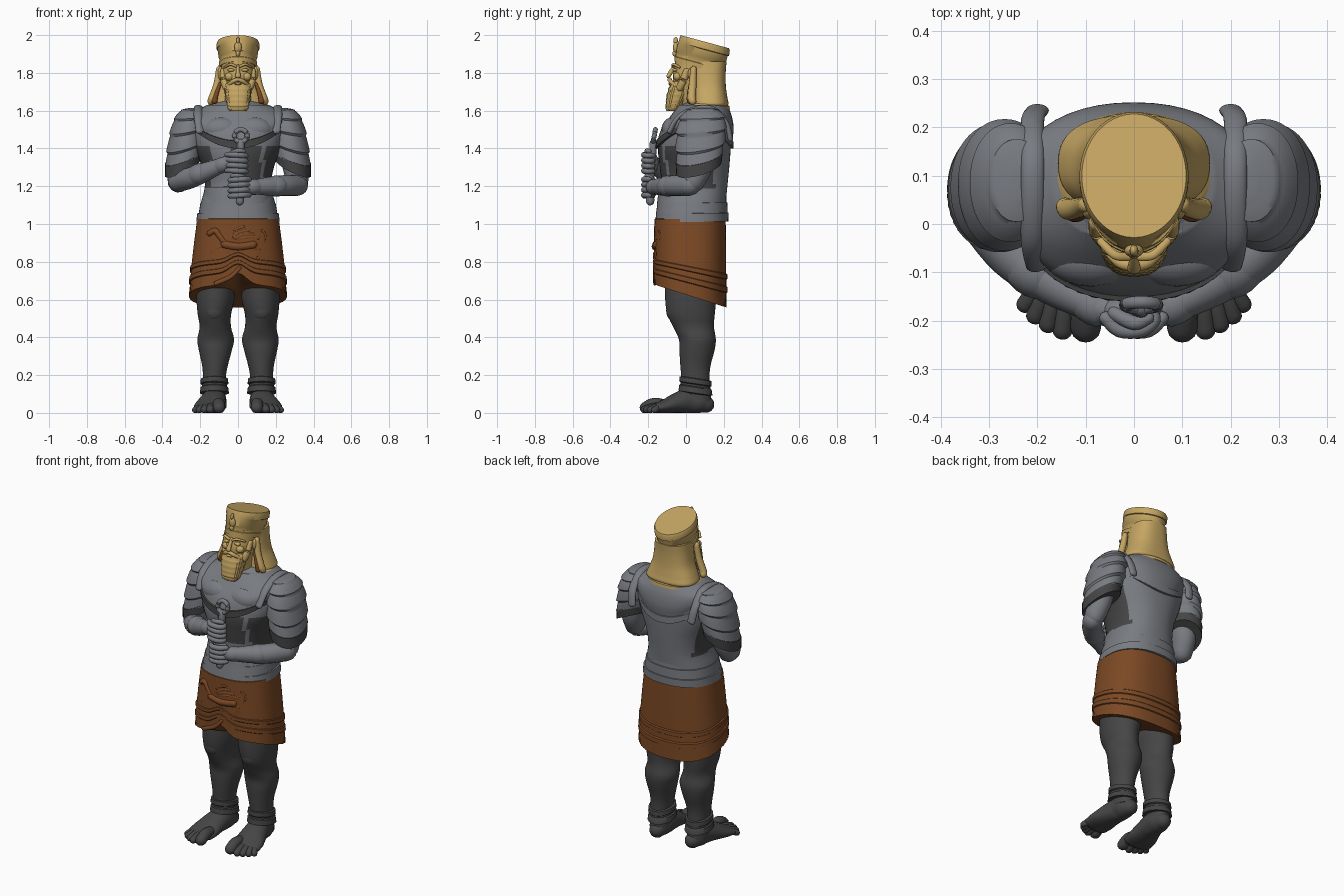
import bpy, bmesh, math
from mathutils import Vector


def material(name, rgb):
    m = bpy.data.materials.new(name)
    m.diffuse_color = (*rgb, 1)
    return m


GOLD = material("gold", (0.56, 0.38, 0.125))
STEEL = material("silver grey", (0.19, 0.2, 0.22))
BROWN = material("bronze brown", (0.2, 0.066, 0.018))
IRON = material("dark iron", (0.06, 0.06, 0.062))


def spline(pts, steps):
    """Catmull-Rom interpolation of equal-length tuples."""
    if steps < 2:
        return [tuple(p) for p in pts]
    out = []
    for i in range(len(pts) - 1):
        a, b, c, d = pts[max(i - 1, 0)], pts[i], pts[i + 1], pts[min(i + 2, len(pts) - 1)]
        for k in range(steps):
            t = k / steps
            out.append(tuple(q + 0.5 * t * (r - p + t * (2 * p - 5 * q + 4 * r - s + t * (3 * (q - r) + s - p)))
                             for p, q, r, s in zip(a, b, c, d)))
    return out + [tuple(pts[-1])]


def skin(name, mats, rings, pick=None):
    """Join rings of points into a closed, smooth-shaded mesh."""
    bm = bmesh.new()
    vr = [[bm.verts.new(p) for p in r] for r in rings]
    n = len(vr[0])
    for a, b in zip(vr, vr[1:]):
        for i in range(n):
            bm.faces.new((a[i], a[(i + 1) % n], b[(i + 1) % n], b[i]))
    for r in (vr[0], vr[-1]):
        c = bm.verts.new(sum((v.co for v in r), Vector()) / n)
        for i in range(n):
            bm.faces.new((r[i], r[(i + 1) % n], c))
    bmesh.ops.recalc_face_normals(bm, faces=bm.faces)
    if pick:
        for f in bm.faces:
            f.material_index = pick(f.calc_center_median())
    me = bpy.data.meshes.new(name)
    bm.to_mesh(me)
    bm.free()
    for m in mats:
        me.materials.append(m)
    me.shade_smooth()
    me.set_sharp_from_angle(angle=0.75)
    ob = bpy.data.objects.new(name, me)
    bpy.context.collection.objects.link(ob)
    return ob


def loft(name, mats, rings, steps=4, n=2.0, zf=None, pick=None, s=1, seg=48, pleat=None):
    """Stack of horizontal superellipses (cx, cy, z, rx, ry)."""
    out = []
    for cx, cy, z, rx, ry in spline(rings, steps):
        ring = []
        for i in range(seg):
            a = 2 * math.pi * i / seg
            c, d = math.cos(a), math.sin(a)
            k = 1 + (pleat(z) * (i % 2) if pleat else 0)
            x = cx + k * rx * math.copysign(abs(c) ** (2 / n), c)
            y = cy + k * ry * math.copysign(abs(d) ** (2 / n), d)
            ring.append((s * x, y, zf(x, y, z) if zf else z))
        out.append(ring)
    return skin(name, mats, out, pick)


def tube(name, mat, pts, steps=5, s=1, seg=16):
    """Round-ended limb along (x, y, z, half width, half height)."""
    p = spline(pts, steps)
    P = [Vector(q[:3]) for q in p]
    T = [(P[min(i + 1, len(P) - 1)] - P[max(i - 1, 0)]).normalized() for i in range(len(P))]
    st = [(P[i], T[i], p[i][3], p[i][4]) for i in range(len(P))]
    caps = [math.radians(a) for a in (80, 55, 28)]
    def end(i, d):
        return [(P[i] + T[i] * d * min(p[i][3:]) * math.sin(a), T[i], p[i][3] * math.cos(a), p[i][4] * math.cos(a))
                for a in caps]
    st = end(0, -1) + st + end(-1, 1)[::-1]
    rings = []
    for c, t, w, h in st:
        side = t.cross(Vector((0, 0, 1)) if abs(t.z) < 0.9 else Vector((0, 1, 0))).normalized()
        up = side.cross(t)
        ring = []
        for i in range(seg):
            a = 2 * math.pi * i / seg
            v = c + side * w * math.cos(a) + up * h * math.sin(a)
            ring.append((s * v.x, v.y, max(v.z, 0)))
        rings.append(ring)
    return skin(name, [mat], rings)


def ball(name, mat, c, r, s=1):
    return loft(name, [mat], [(c[0], c[1], c[2] + r[2] * math.sin(a), r[0] * math.cos(a), r[1] * math.cos(a))
                              for a in [math.radians(d) for d in range(-84, 85, 14)]], 1, s=s, seg=20)


# legs, ankle bands, feet
for s, sd in ((1, "left"), (-1, "right")):
    loft(sd + "_leg", [IRON], [(.115, .03, .74, .108, .14), (.12, .025, .6, .1, .135), (.125, .027, .52, .088, .125),
         (.12, .04, .455, .083, .108), (.118, .06, .39, .097, .098), (.12, .058, .33, .087, .093),
         (.122, .05, .25, .068, .08), (.125, .05, .18, .06, .075), (.125, .055, .06, .06, .08)], s=s)
    ball(sd + "_kneecap", IRON, (.125, -.055, .54), (.055, .05, .06), s)
    loft(sd + "_ankle_band", [IRON], [(.125, .05, .1, .06, .07), (.125, .05, .105, .077, .09), (.125, .05, .135, .073, .086),
         (.125, .05, .14, .066, .08), (.125, .05, .15, .066, .08), (.125, .05, .155, .074, .086),
         (.125, .05, .18, .072, .084), (.125, .05, .185, .055, .07)], 1, s=s, zf=lambda x, y, z: z - (y - .05) * .15)
    tube(sd + "_foot", IRON, [(.12, .105, .045, .045, .045), (.123, .07, .055, .06, .058), (.125, .02, .065, .064, .068),
         (.135, -.04, .055, .074, .056), (.145, -.1, .038, .086, .04), (.152, -.15, .026, .085, .027)], s=s, seg=28)
    for i, (x, y, r) in enumerate([(.1, -.215, .032), (.148, -.22, .021), (.178, -.207, .02), (.205, -.19, .019), (.226, -.167, .018)]):
        x0 = .14 + (x - .15) * .75
        tube(f"{sd}_toe_{i + 1}", IRON, [(x0, -.1, .038, r, r * .9), ((x + x0) / 2, (y - .1) / 2 - .01, r * 1.5, r, r),
                                         (x, y, r * .85, r, r * .95)], 4, s)


# skirt with hem that drops to the back and parts in front
def hem(x, y, z):
    h = .626 - .316 * y + (.06 * math.exp(-(x / .06) ** 2) if y < 0 else 0)
    return 1.03 - (1.03 - z) / .43 * (1.03 - h)


prof = [(0, .2, .175), (.01, .216, .188), (.3, .232, .19), (.62, .247, .191), (.63, .253, .197), (.68, .254, .197),
        (.69, .249, .192), (.76, .252, .192), (.77, .258, .198), (.83, .259, .198), (.84, .253, .192), (1, .257, .191), (1, .235, .17)]
loft("skirt", [BROWN], [(0, .022, 1.03 - .43 * t, a, b) for t, a, b in prof], 1, 2.4, hem, seg=120,
     pleat=lambda z: .014 if z < .668 else 0)
tube("skirt_front_fold", BROWN, [(-.12, -.165, .685, .008, .012), (-.04, -.168, .72, .008, .012), (.01, -.168, .77, .006, .01)])


# winged beast relief on the skirt
def relief(name, r, *xz):
    tube(name, BROWN, [(x, .03 - .19 * (1 - (abs(x) / .235) ** 2.4) ** (1 / 2.4), z, r, r) for x, z in xz], 4, seg=10)


relief("beast_body", .022, (-.07, .892), (0, .88), (.08, .89))
relief("beast_neck", .016, (-.07, .9), (-.1, .94), (-.12, .965), (-.15, .95))
relief("beast_tail", .008, (.09, .9), (.13, .9), (.145, .94), (.125, .965))
for i, (x, d) in enumerate([(-.085, -.06), (-.06, .0), (.06, .03), (.09, .015)]):
    relief(f"beast_leg_{i + 1}", .011, (x, .885), (x + d + .01, .85), (x + d, .81), (x + d - .02, .808))
for i in range(4):
    relief(f"beast_wing_feather_{i + 1}", .01, (-.04, .905), (-.02 + .02 * i, .965 - .012 * i), (.03 + .025 * i, .985 - .02 * i))

# torso, waist bands, chest mantle
loft("torso", [STEEL, IRON], [(0, .025, 1.0, .2, .18), (0, .03, 1.1, .198, .18), (0, .045, 1.2, .176, .174),
     (0, .045, 1.3, .19, .184), (0, .045, 1.4, .228, .192), (0, .06, 1.5, .245, .182), (0, .08, 1.57, .225, .155),
     (0, .09, 1.62, .16, .125), (0, .09, 1.65, .1, .08)], 8, 2.3,
     pick=lambda c: int(1.19 < c.z < 1.41 and ((abs(c.x) > .14 and c.y < .15) or (-.03 < c.x < .12 and c.y < 0 and c.z > 1.24))))
for i, (z, h, rx, ry, k) in enumerate([(1.01, .045, .221, .194, .005), (1.05, .06, .209, .19, .01), (1.105, .09, .19, .184, .014)]):
    loft(f"waist_band_{i + 1}", [STEEL], [(0, .03, z, rx - .02, ry - .02), (0, .03, z, rx, ry), (0, .034, z + h, rx - k, ry - k / 2),
         (0, .034, z + h + .004, rx - .03, ry - .03)], 1, 2.3, zf=lambda x, y, z: z + .02 * max(0, y))


def droop(x, y, z):
    return z + .075 * min(1, (x / .22) ** 2) * (1.63 - z) / .2


loft("chest_mantle", [STEEL], [(0, .045, 1.43, .235, .198), (0, .06, 1.5, .255, .192), (0, .08, 1.57, .238, .163),
     (0, .09, 1.63, .165, .128)], 6, 2.2, droop)
loft("mantle_fringe", [IRON, STEEL], [(0, .045, 1.4, .215, .18), (0, .045, 1.4, .238, .205), (0, .045, 1.44, .243, .205),
     (0, .05, 1.445, .22, .185)], 1, 2.2, droop, lambda c: int(c.y > .1), seg=96, pleat=lambda z: .012 if z < 1.41 else 0)
for s in (-1, 1):
    ball("chest_muscle", STEEL, (.085, -.07, 1.5), (.1, .06, .065), s)


# layered shoulder guards, sleeve bands, straps
def slope(x, y, z):
    w = max(0, min(1, (1.6 - z) / .28))
    return z + w * (-.45 * (x - .29) + .25 * (y - .07))


arm = spline([(.235, .09, 1.615, .02, .04), (.245, .09, 1.6, .06, .09), (.258, .085, 1.55, .084, .122), (.27, .08, 1.48, .094, .132),
              (.28, .075, 1.4, .098, .128), (.29, .07, 1.34, .093, .118)], 6)
plates = []
for i, (cx, cy, z, rx, ry) in enumerate(arm):
    k = .95 + .09 * (i % 6) / 5
    plates.append((cx, cy, z, rx * k, ry * k))
for s, sd in ((1, "left"), (-1, "right")):
    loft(sd + "_shoulder_plates", [STEEL], plates, 1, 2.1, slope, s=s)
    loft(sd + "_sleeve_band", [IRON], [(.29, .07, 1.355, .08, .11), (.29, .07, 1.355, .097, .125), (.293, .068, 1.3, .093, .118),
         (.293, .068, 1.3, .07, .09)], 1, 2.1, slope, s=s, seg=80, pleat=lambda z: .02 if z < 1.32 else 0)
    tube(sd + "_shoulder_strap", STEEL, [(.2, -.085, 1.49, .024, .014), (.21, -.035, 1.57, .024, .014), (.21, .06, 1.612, .024, .014),
         (.21, .15, 1.605, .024, .014), (.21, .215, 1.53, .024, .014), (.2, .235, 1.45, .024, .014)], s=s)
    tube(sd + "_upper_arm", STEEL, [(.29, .07, 1.4, .075, .08), (.305, .06, 1.3, .068, .078), (.315, .04, 1.225, .058, .06)], s=s)

# forearms, cuffs, fists
for s, sd, z0, z1 in ((1, "left", 1.205, 1.195), (-1, "right", 1.225, 1.325)):
    def fz(t):
        return z0 + (z1 - z0) * t
    tube(sd + "_forearm", STEEL, [(.315, .02, fz(0), .056, .056), (.25, -.06, fz(.2), .055, .056), (.17, -.12, fz(.52), .047, .05),
         (.09, -.165, fz(.85), .036, .04), (.05, -.18, fz(1), .034, .04)], s=s)
    for i, (x, y, t, r) in enumerate([(.215, -.09, .35, .056), (.095, -.16, .82, .042)]):
        tube(f"{sd}_cuff_{i + 1}", STEEL, [(x, y, fz(t), r, r), (x - .018, y - .011, fz(t + .08), r, r)], 1, s)
    ball(sd + "_palm", STEEL, (.028, -.18, z1), (.045, .034, .055), s)
    for i in range(4):
        z = z1 + .042 - .028 * i
        tube(f"{sd}_finger_{i + 1}", STEEL, [(.058, -.195, z, .014, .014), (.03, -.22, z, .015, .015), (-.015, -.22, z - .003, .015, .015),
             (-.042, -.198, z - .005, .014, .014), (-.03, -.175, z - .005, .012, .013)], 4, s, 10)
    tube(sd + "_thumb", STEEL, [(.04, -.185, z1 + .045, .015, .015), (.0, -.205, z1 + .062, .015, .014), (-.03, -.195, z1 + .06, .012, .012)], 4, s)

# ringed sceptre
tube("sceptre_shaft", STEEL, [(.01, -.19, 1.12, .022, .022), (.012, -.185, 1.25, .018, .018), (.015, -.172, 1.43, .02, .02)])
tube("sceptre_ring", STEEL, [(.015 + .033 * math.sin(a), -.168 + .006 * math.cos(a), 1.467 + .033 * math.cos(a), .013, .013)
                             for a in [2 * math.pi * i / 24 for i in range(25)]], 1)

# collar, hair, head
loft("collar", [GOLD], [(0, .09, 1.585, .17, .125), (0, .09, 1.59, .188, .142), (0, .092, 1.608, .18, .138), (0, .092, 1.612, .168, .13),
     (0, .094, 1.635, .155, .125), (0, .095, 1.65, .12, .1)], 1, zf=lambda x, y, z: z + .12 * (y - .09))
loft("hair", [GOLD], [(0, .115, 1.86, .1, .1), (0, .115, 1.8, .107, .095), (0, .118, 1.73, .12, .093), (0, .122, 1.67, .145, .097),
     (0, .125, 1.635, .157, .1), (0, .125, 1.62, .14, .085)], 5, 2.5)
for s in (-1, 1):
    tube("hair_side_lock", GOLD, [(.1, .04, 1.82, .016, .016), (.112, .035, 1.74, .018, .02), (.135, .03, 1.67, .02, .022), (.142, .035, 1.65, .02, .02)], s=s)
    tube("hair_inner_shadow_lock", BROWN, [(.098, .025, 1.74, .01, .01), (.115, .018, 1.69, .013, .013), (.125, .018, 1.65, .016, .014)], s=s)
loft("head", [GOLD], [(0, .06, 1.6, .075, .07), (0, .04, 1.67, .07, .08), (0, .03, 1.72, .073, .092), (0, .03, 1.78, .084, .1),
     (0, .04, 1.83, .088, .1), (0, .05, 1.89, .092, .105)], 5)
tube("nose", GOLD, [(0, -.06, 1.835, .009, .01), (0, -.08, 1.805, .011, .012), (0, -.093, 1.783, .015, .011)])
for s in (-1, 1):
    tube("brow", GOLD, [(.012, -.068, 1.835, .009, .007), (.04, -.064, 1.845, .009, .007), (.07, -.035, 1.83, .008, .006)], s=s)
    ball("eye", GOLD, (.037, -.058, 1.815), (.018, .013, .009), s)
    ball("cheek", GOLD, (.045, -.045, 1.78), (.025, .022, .022), s)
    ball("ear", GOLD, (.094, .03, 1.795), (.014, .02, .034), s)
    tube("moustache", GOLD, [(.003, -.087, 1.765, .012, .011), (.03, -.08, 1.753, .011, .011), (.058, -.055, 1.73, .008, .009)], s=s)
    tube("sideburn", GOLD, [(.08, .005, 1.81, .014, .018), (.077, -.015, 1.76, .016, .02), (.062, -.035, 1.72, .016, .02)], s=s)
ball("lower_lip", GOLD, (0, -.082, 1.742), (.02, .012, .007))

# tiered beard with vertical curls
beard = [(0, -.028, 1.755, .05, .04), (0, -.033, 1.735, .068, .053), (0, -.045, 1.69, .067, .055),
         (0, -.06, 1.64, .06, .047), (0, -.072, 1.61, .052, .036), (0, -.08, 1.597, .04, .022)]
loft("beard", [GOLD], [(a, b, c, d * (1 - .04 * (i % 3 == 0)), e * (1 - .06 * (i % 3 == 0)))
                       for i, (a, b, c, d, e) in enumerate(spline(beard, 5))], 1, 2.4, seg=56, pleat=lambda z: .035)

# tall tilted hat with bands and crest
hat = [(1.862, .085, .075, .115), (1.862, .1, .07, .132), (1.885, .102, .072, .132), (1.888, .097, .072, .128), (1.915, .1, .077, .128),
       (1.918, .103, .078, .131), (1.96, .108, .09, .131), (1.963, .113, .094, .134), (1.99, .113, .1, .132), (2.0, .108, .1, .128)]
loft("hat", [GOLD], [(0, cy, z, rx, ry) for z, rx, cy, ry in hat], 1, zf=lambda x, y, z: z - .27 * (y + .03 + (2 - z) * .25))
ball("hat_crest", GOLD, (0, -.055, 1.935), (.02, .014, .03))
ball("hat_crest_tip", GOLD, (0, -.055, 1.97), (.009, .012, .02))
ball("hat_crest_base", GOLD, (0, -.06, 1.903), (.012, .012, .016))
